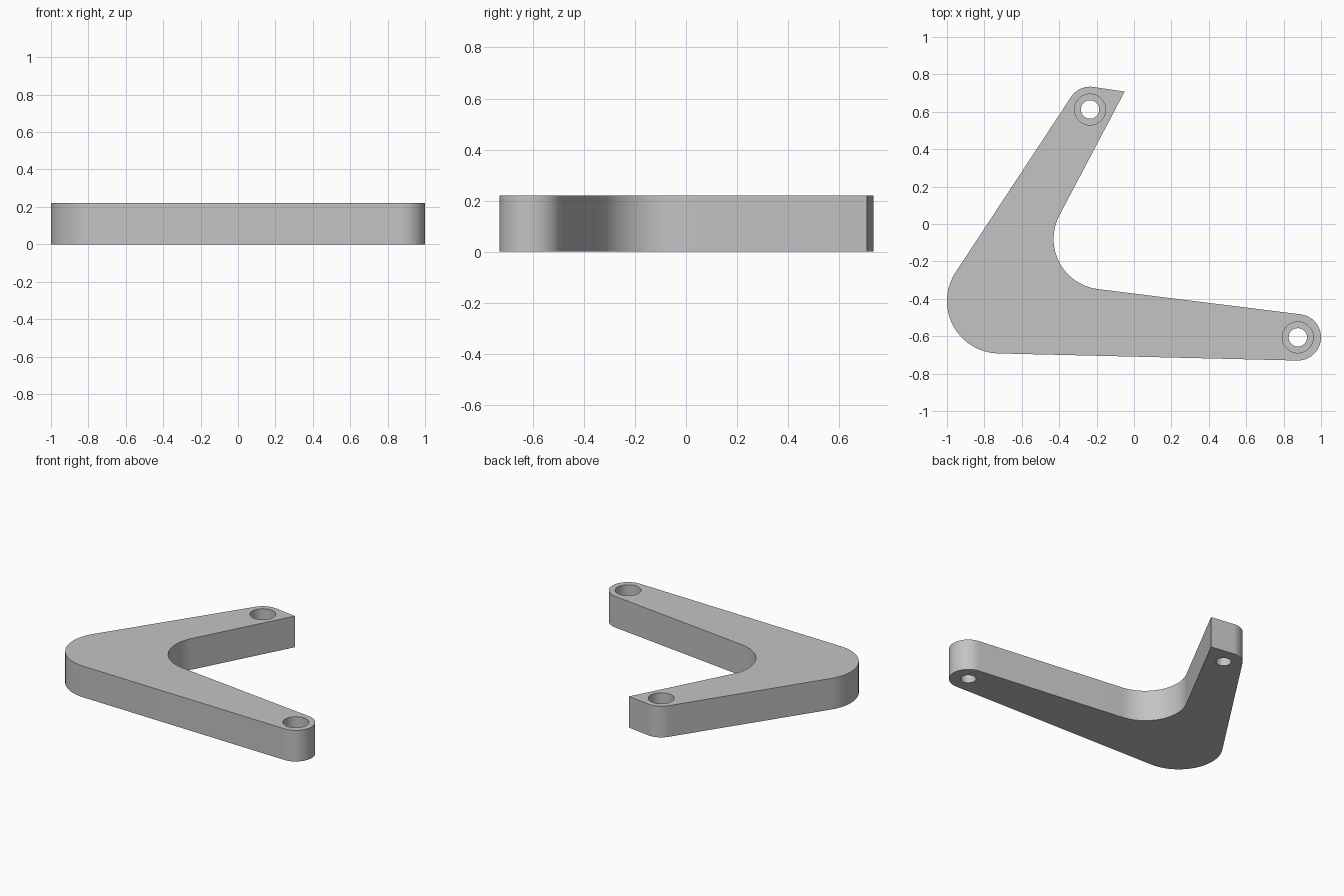
import bpy, bmesh
from math import cos, sin, radians

if "Cube" in bpy.data.objects:
    bpy.data.objects.remove(bpy.data.objects["Cube"])

HEIGHT = 0.22
HOLES = [(-0.235, 0.612), (0.876, -0.606)]

grey = bpy.data.materials.new("light grey")
grey.use_nodes = True
grey.diffuse_color = (0.55, 0.55, 0.55, 1)
grey.node_tree.nodes["Principled BSDF"].inputs["Base Color"].default_value = grey.diffuse_color


def arc(center, radius, start, end, steps=24):
    angles = [radians(start + (end - start) * i / steps) for i in range(steps + 1)]
    return [(center[0] + radius * cos(a), center[1] + radius * sin(a)) for a in angles]


def make_object(name, bm):
    bmesh.ops.recalc_face_normals(bm, faces=bm.faces)
    mesh = bpy.data.meshes.new(name)
    bm.to_mesh(mesh)
    bm.free()
    mesh.materials.append(grey)
    obj = bpy.data.objects.new(name, mesh)
    bpy.context.collection.objects.link(obj)
    return obj


def extrude_outline(name, points, bottom, top):
    bm = bmesh.new()
    face = bm.faces.new([bm.verts.new((x, y, bottom)) for x, y in points])
    result = bmesh.ops.extrude_face_region(bm, geom=[face])
    verts = [v for v in result["geom"] if isinstance(v, bmesh.types.BMVert)]
    bmesh.ops.translate(bm, verts=verts, vec=(0, 0, top - bottom))
    return make_object(name, bm)


# Angled bracket: outer corner, rounded end, inner corner, pointed tip, rounded end
outline = (arc((-0.72, -0.412), 0.28, 147, 268.8)
           + arc(HOLES[1], 0.124, -91.2, 83)
           + arc((-0.16, -0.08), 0.27, 263, 152.4)
           + [(-0.05, 0.708)]
           + arc(HOLES[0], 0.122, 83, 147))
bracket = extrude_outline("angled_bracket", outline, 0, HEIGHT)
bpy.context.view_layer.objects.active = bracket

# Screw holes with a wider counterbore from above
for center in HOLES:
    for radius, bottom in ((0.083, 0.1), (0.049, -0.1)):
        cutter = extrude_outline("hole_cutter", arc(center, radius, 0, 352.5, 47), bottom, 0.4)
        cutter.hide_render = True
        cut = bracket.modifiers.new("hole", "BOOLEAN")
        cut.operation = "DIFFERENCE"
        cut.solver = "EXACT"
        cut.object = cutter
        bpy.ops.object.modifier_apply(modifier=cut.name)
        bpy.data.objects.remove(cutter)

# Smooth curved walls with crisp rims
bpy.ops.object.select_all(action="DESELECT")
bracket.select_set(True)
bpy.ops.object.shade_smooth_by_angle(angle=radians(30))
